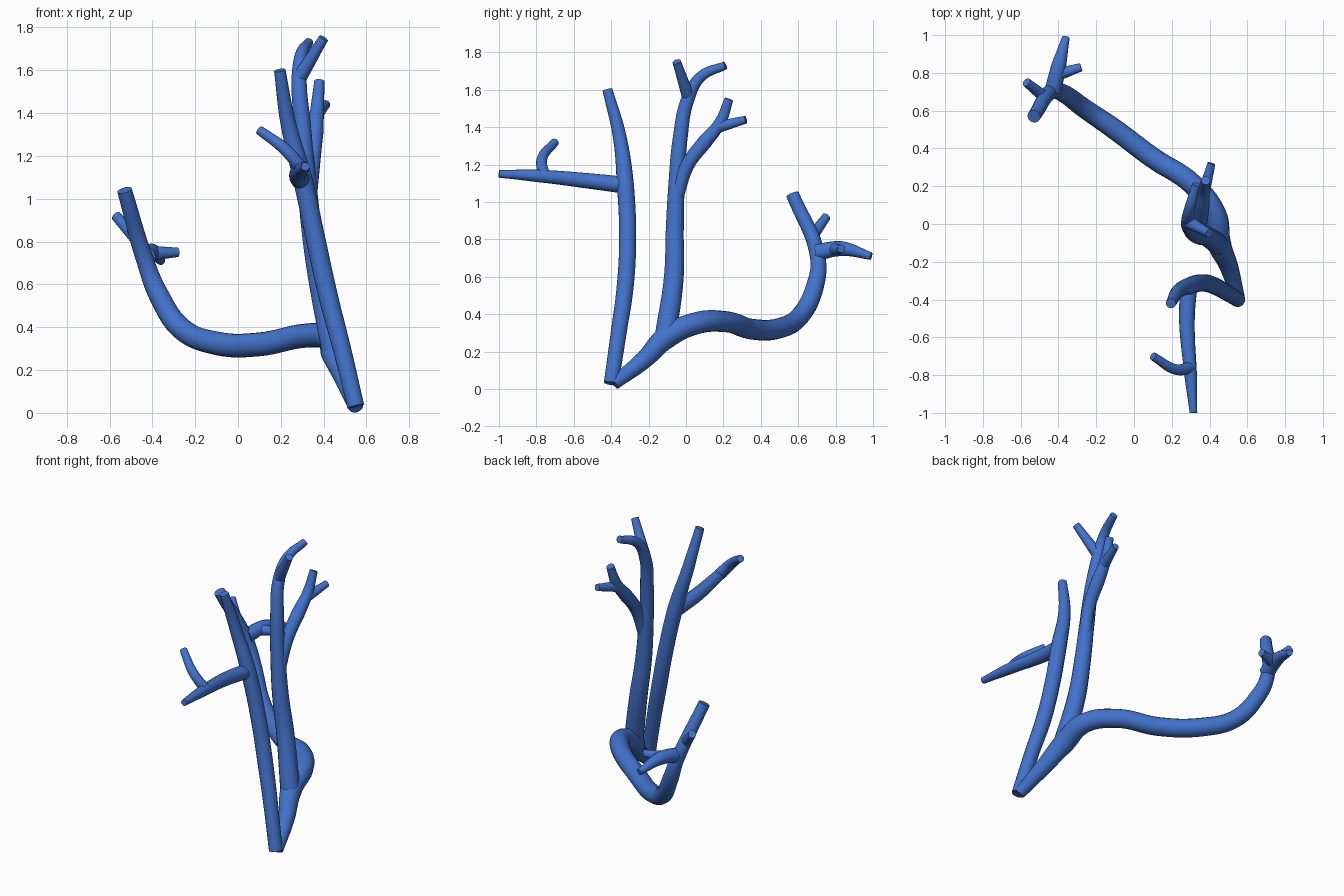
import bpy
from mathutils import Vector

# Remove the default cube if present
default_cube = bpy.data.objects.get("Cube")
if default_cube:
    bpy.data.objects.remove(default_cube, do_unlink=True)

# Single vessel colour
vessel_blue = bpy.data.materials.new("vessel blue")
vessel_blue.use_nodes = True
colour = (.055, .17, .6, 1)
vessel_blue.diffuse_color = colour
vessel_blue.node_tree.nodes["Principled BSDF"].inputs["Base Color"].default_value = colour


def radius_along(radii, fraction):
    """Interpolate evenly spaced radii at a fraction of the branch."""
    position = fraction * (len(radii) - 1)
    index = min(int(position), len(radii) - 2)
    blend = position - index
    return radii[index] * (1 - blend) + radii[index + 1] * blend


def make_branch(name, radii, path):
    """Sweep a tapered round tube with flat capped ends along a smooth path."""
    curve = bpy.data.curves.new(name, type='CURVE')
    curve.dimensions = '3D'
    curve.resolution_u = 8
    curve.bevel_depth = 1
    curve.bevel_resolution = 6
    curve.use_fill_caps = True

    spline = curve.splines.new('BEZIER')
    spline.bezier_points.add(len(path) - 1)
    for index, (point, location) in enumerate(zip(spline.bezier_points, path)):
        point.co = Vector(location)
        point.handle_left_type = 'AUTO'
        point.handle_right_type = 'AUTO'
        point.radius = radius_along(radii, index / (len(path) - 1))

    branch = bpy.data.objects.new(name, curve)
    bpy.context.collection.objects.link(branch)
    curve.materials.append(vessel_blue)

    # Turn the swept curve into a smooth mesh with sharp cap rims
    bpy.ops.object.select_all(action='DESELECT')
    branch.select_set(True)
    bpy.context.view_layer.objects.active = branch
    bpy.ops.object.convert(target='MESH')
    bpy.ops.object.shade_smooth_by_angle()
    return bpy.context.view_layer.objects.active


# Front stem with its forward side branch and curled twig
make_branch("front_stem", [.04, .046, .046, .027], [
    (.55, -.4, .03), (.485, -.36, .3), (.42, -.325, .55), (.365, -.312, .8),
    (.3, -.325, 1.1), (.235, -.355, 1.35), (.195, -.42, 1.6)])
make_branch("forward_branch", [.045, .04, .02], [
    (.29, -.33, 1.09), (.28, -.5, 1.11), (.3, -.8, 1.14), (.315, -1, 1.15)])
make_branch("forward_twig", [.032, .028, .022], [
    (.3, -.76, 1.14), (.22, -.77, 1.23), (.1, -.7, 1.32)])

# Trunk that sweeps to the rear and rises again
make_branch("rear_trunk", [.036, .063, .056, .055, .048, .035], [
    (.55, -.385, .03), (.5, -.22, .16), (.45, -.1, .28), (.43, .05, .35),
    (.31, .21, .36), (.1, .35, .32), (-.1, .5, .325), (-.26, .61, .39),
    (-.37, .69, .55), (-.43, .705, .7), (-.53, .57, 1.04)])
make_branch("rear_branch", [.045, .04, .02], [
    (-.43, .7, .73), (-.4, .83, .75), (-.36, .99, .71)])
make_branch("rear_side_twig", [.035, .022], [
    (-.41, .79, .745), (-.28, .83, .75)])
make_branch("rear_upper_twig", [.032, .024], [
    (-.47, .67, .81), (-.57, .75, .92)])

# Central stem that forks toward the top
make_branch("central_stem", [.058, .05, .042, .035, .022], [
    (.45, -.11, .28), (.385, -.065, .6), (.345, -.06, .85), (.32, -.05, 1.1),
    (.3, -.03, 1.35), (.285, .01, 1.55), (.295, .08, 1.67), (.33, .21, 1.73)])
make_branch("top_front_twig", [.034, .023], [
    (.29, .01, 1.57), (.4, -.05, 1.75)])
make_branch("central_fork", [.035, .04, .024], [
    (.335, -.05, 1.02), (.35, .01, 1.2), (.36, .1, 1.32),
    (.37, .18, 1.42), (.38, .23, 1.55)])
make_branch("fork_twig", [.032, .021], [
    (.37, .17, 1.4), (.41, .32, 1.44)])
